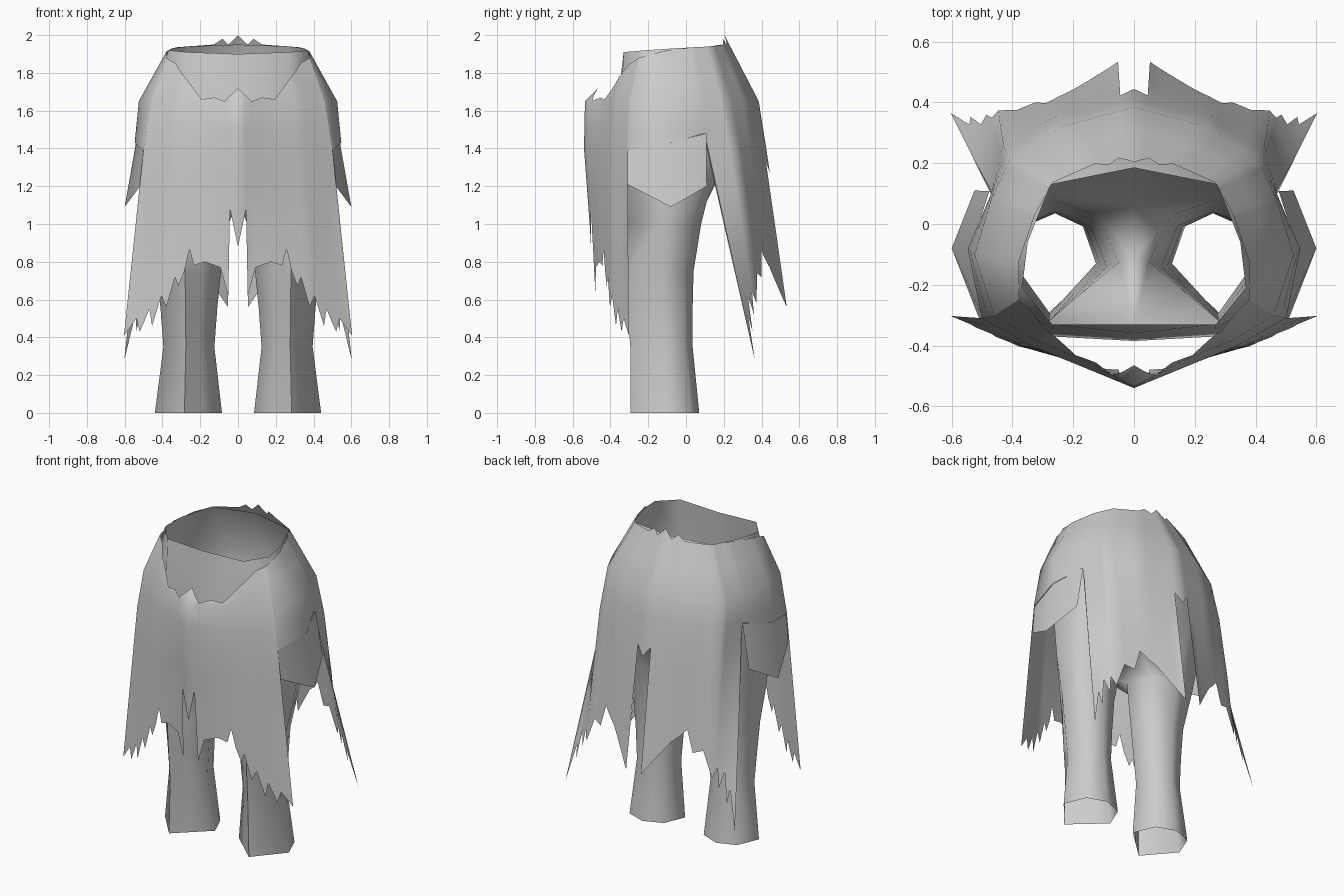
import bpy, bmesh
from mathutils import Vector

cube = bpy.data.objects.get("Cube")
if cube:
    bpy.data.objects.remove(cube)

grey = bpy.data.materials.new("worn grey cloth")
grey.use_nodes = True
grey.diffuse_color = (0.6, 0.6, 0.6, 1)
grey.node_tree.nodes["Principled BSDF"].inputs["Base Color"].default_value = (0.6, 0.6, 0.6, 1)


def finish(name, bm, angle=1.4):
    """Turn a half mesh into a mirrored, smooth shaded object."""
    bmesh.ops.remove_doubles(bm, verts=bm.verts, dist=0.0005)
    mesh = bpy.data.meshes.new(name)
    bm.to_mesh(mesh)
    bm.free()
    mesh.materials.append(grey)
    ob = bpy.data.objects.new(name, mesh)
    bpy.context.collection.objects.link(ob)
    mirror = ob.modifiers.new("mirror", 'MIRROR')
    mirror.merge_threshold = 0.002
    bpy.ops.object.select_all(action='DESELECT')
    ob.select_set(True)
    bpy.context.view_layer.objects.active = ob
    bpy.ops.object.shade_smooth_by_angle(angle=angle)


def bridge(bm, a, b):
    """Join two rows of vertices with quads."""
    for i in range(len(a) - 1):
        bm.faces.new((a[i], a[i + 1], b[i + 1], b[i]))


def lerp_table(table, u):
    """Piecewise linear lookup in a list of (u, value)."""
    for (u0, v0), (u1, v1) in zip(table, table[1:]):
        if u <= u1:
            return v0 + (v1 - v0) * (u - u0) / (u1 - u0)
    return table[-1][1]


# Skirt shape: half outlines from front centre round to back centre
LEVELS = [
    (0.3, [(0, -.47), (.2, -.45), (.4, -.4), (.62, -.3), (.65, 0), (.6, .36), (.45, .41), (.25, .47), (0, .6)]),
    (1.0, [(0, -.51), (.18, -.46), (.37, -.4), (.53, -.31), (.58, -.05), (.52, .2), (.44, .32), (.25, .4), (0, .485)]),
    (1.4, [(0, -.54), (.17, -.47), (.34, -.4), (.5, -.31), (.55, -.08), (.47, .11), (.43, .26), (.25, .36), (0, .425)]),
    (1.65, [(0, -.535), (.16, -.45), (.33, -.38), (.46, -.3), (.525, -.1), (.47, .08), (.41, .21), (.24, .32), (0, .385)]),
    (1.92, [(0, -.265), (.12, -.33), (.25, -.32), (.365, -.24), (.375, -.12), (.335, .03), (.28, .14), (.14, .21), (0, .245)]),
]
ROWS = [2, 1.92, 1.8, 1.65, 1.5, 1.4, 1.2, 1, .8, .6, .4, .2]


def skirt_point(u, z):
    def on_outline(pts):
        i = min(int(u), len(pts) - 2)
        return Vector(pts[i]).lerp(Vector(pts[i + 1]), u - i)
    k = 0
    while k < len(LEVELS) - 2 and z > LEVELS[k + 1][0]:
        k += 1
    (z0, low), (z1, high) = LEVELS[k], LEVELS[k + 1]
    a, b = on_outline(low), on_outline(high)
    p = a + (b - a) * (z - z0) / (z1 - z0)
    return (p.x, p.y, z)


TOP = [(0, 1.72), (.45, 1.65), (.8, 1.67), (1.2, 1.66), (1.8, 1.76), (2.5, 1.85), (3, 1.88), (4, 1.915),
       (5, 1.935), (6, 1.94), (7, 1.95), (7.3, 1.98), (7.6, 1.95), (8, 2)]


def cloth_panel(name, hem):
    """Hanging cloth between the waist edge and a ragged hem."""
    lo, hi = hem[0][0], hem[-1][0]
    stops = sorted({u for u, z in hem} | {u for u, z in TOP if lo <= u <= hi})
    bm = bmesh.new()
    previous = None
    for u in stops:
        top, low = lerp_table(TOP, u), lerp_table(hem, u)
        column = [bm.verts.new(skirt_point(u, min(max(z, low), top))) for z in ROWS]
        if previous:
            bridge(bm, previous, column)
        previous = column
    finish(name, bm)


# Whole skirt: ragged front, short hip and ragged back, split by sharp jumps in the hem
cloth_panel("skirt", [
    (0, .88), (.24, 1.08), (.27, .62), (.5, .77), (.95, .8), (1.25, .78), (1.38, .87),
    (1.5, .75), (1.65, .67), (1.75, .72), (1.95, .56), (2.1, .62), (2.3, .46), (2.4, .55),
    (2.6, .43), (2.72, .5), (2.99, .41), (3, 1.39), (4, 1.43), (4.99, 1.48),
    (5, .28), (5.25, .52), (5.35, .43), (5.5, .62), (5.7, .52), (5.8, .64), (6, .58), (6.3, .74),
    (6.6, .72), (6.8, .86), (7.2, .77), (7.79, .56), (7.82, 1.33), (8, 1.27)])

# Hip flap: short pointed cloth tucked under the hip edge
bm = bmesh.new()
upper = [bm.verts.new(p) for p in [(.497, -.31, 1.39), (.54, -.09, 1.43), (.476, .108, 1.48)]]
lower = [bm.verts.new(p) for p in [(.51, -.31, 1.21), (.6, -.08, 1.09), (.525, .11, 1.2)]]
bridge(bm, upper, lower)
finish("hip_flap", bm)

# Trousers: leg sections share one outline, six-sided with a front and a back ridge
OUTLINE = [(.28, .25), (.56, 0), (1, .5), (.84, .88), (.5, 1), (.16, .87), (0, .5)]
LEG = [(0, .085, .44, -.295, .07), (.35, .125, .395, -.295, .035), (.55, .11, .41, -.31, .035),
       (.75, .09, .43, -.32, .04), (1, .05, .485, -.33, .08)]
TORSO = [
    (1.12, 1.12, [(0, -.33), (.27, -.345), (.5, -.12), (.42, .06), (.27, .11), (0, .06), (0, -.1)]),
    (1.4, 1.4, [(0, -.385), (.27, -.37), (.505, -.14), (.44, .11), (.27, .22), (0, .25)]),
    (1.65, 1.65, [(0, -.36), (.27, -.345), (.46, -.22), (.42, .1), (.25, .27), (0, .31)]),
    (1.9, 1.95, [(0, -.33), (.27, -.33), (.368, -.21), (.35, -.06), (.275, .13), (0, .185)]),
]
bm = bmesh.new()
rings = []
for z, x0, x1, y0, y1 in LEG:
    rings.append([bm.verts.new((x0 + (x1 - x0) * a, y0 + (y1 - y0) * b, z)) for a, b in OUTLINE])
for z_front, z_back, pts in TORSO:
    rings.append([bm.verts.new((x, y, z_front + (z_back - z_front) * min(i, 5) / 5))
                  for i, (x, y) in enumerate(pts)])
for low, high in zip(rings, rings[1:]):
    if len(high) == len(OUTLINE):
        bridge(bm, low + low[:1], high + high[:1])
    else:
        bridge(bm, low[:len(high)], high)
finish("trousers", bm)
